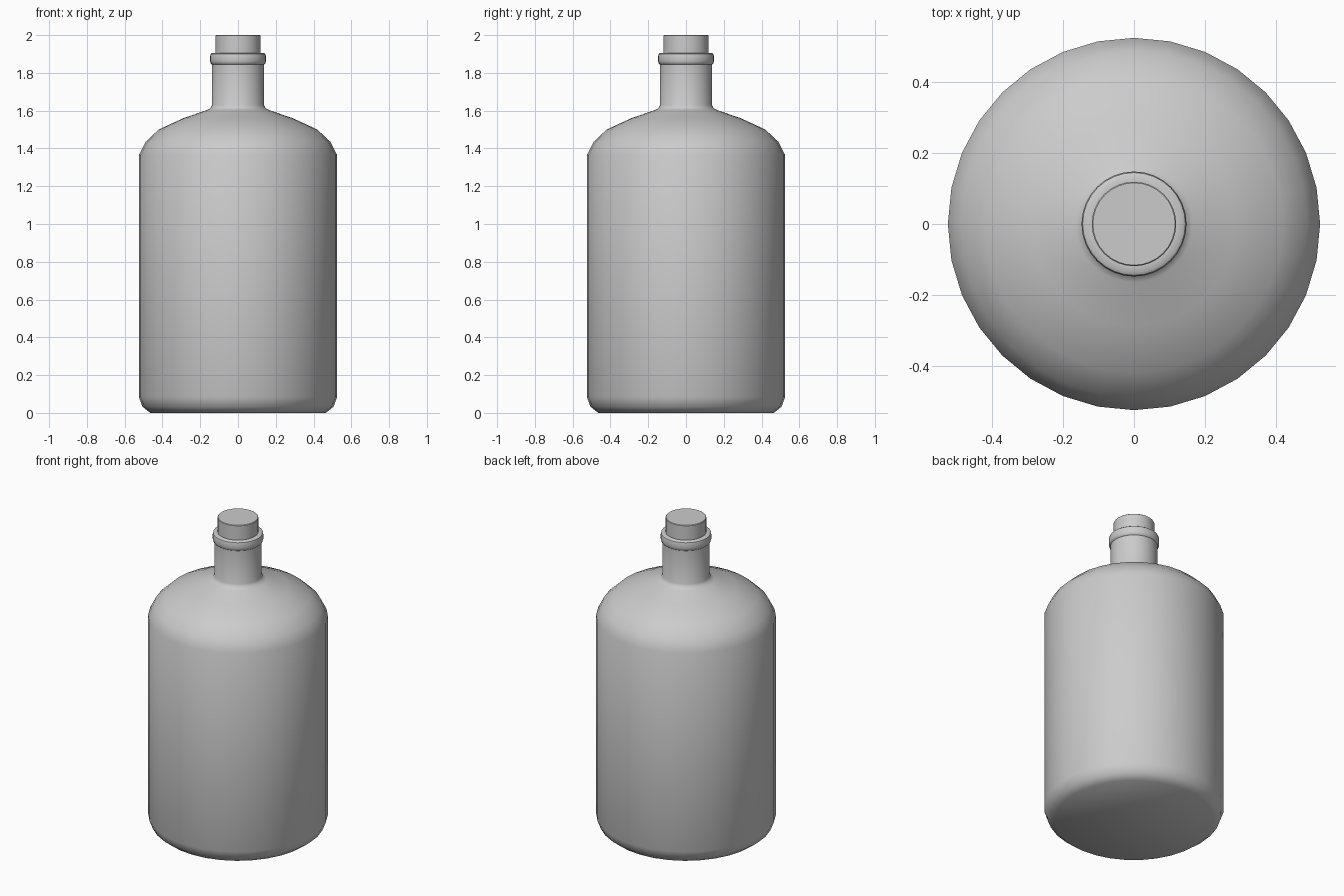
import bpy, bmesh, math

if "Cube" in bpy.data.objects:
    bpy.data.objects.remove(bpy.data.objects["Cube"])


def lathe(name, profile, sides=32):
    """Revolve (radius, height) points around z and cap both ends."""
    bm = bmesh.new()
    rings = []
    for r, z in profile:
        rings.append([bm.verts.new((r * math.cos(2 * math.pi * i / sides),
                                    r * math.sin(2 * math.pi * i / sides), z))
                      for i in range(sides)])
    for low, high in zip(rings, rings[1:]):
        for i in range(sides):
            j = (i + 1) % sides
            bm.faces.new((low[i], low[j], high[j], high[i]))
    bm.faces.new(rings[0][::-1])
    bm.faces.new(rings[-1])
    mesh = bpy.data.meshes.new(name)
    bm.to_mesh(mesh)
    bm.free()
    obj = bpy.data.objects.new(name, mesh)
    bpy.context.collection.objects.link(obj)
    bpy.ops.object.select_all(action='DESELECT')
    obj.select_set(True)
    bpy.context.view_layer.objects.active = obj
    bpy.ops.object.shade_smooth_by_angle(angle=math.radians(40))
    return obj


# Body, rounded shoulder, neck and rolled lip
lathe("bottle", [
    (0.465, 0.0), (0.506, 0.033), (0.525, 0.085),
    (0.525, 1.365), (0.489, 1.435), (0.42, 1.5), (0.29, 1.56),
    (0.165, 1.603), (0.147, 1.612), (0.138, 1.63),
    (0.138, 1.845), (0.144, 1.849), (0.148, 1.862),
    (0.148, 1.886), (0.145, 1.9), (0.138, 1.905), (0.119, 1.905),
])

# Stopper with a slightly bevelled top edge
lathe("stopper", [(0.119, 1.89), (0.119, 1.997), (0.116, 2.0)])
